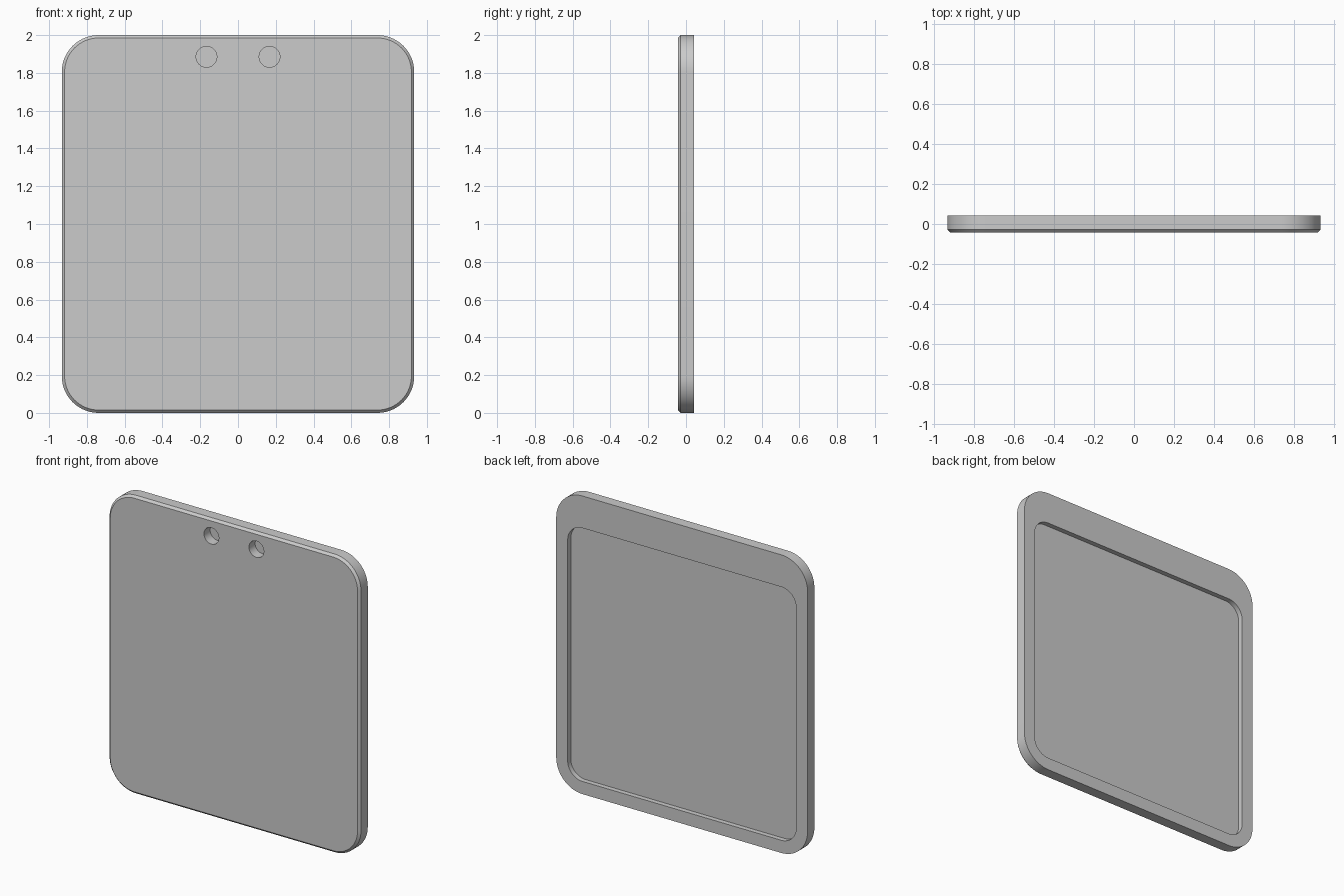
import bpy
import bmesh
from math import pi, sin, cos, radians

if "Cube" in bpy.data.objects:
    bpy.data.objects.remove(bpy.data.objects["Cube"], do_unlink=True)

# Overall sizes
HALF_W, HEIGHT, HALF_T = 0.933, 2.0, 0.0435
CORNER, CHAMFER = 0.195, 0.015
RIM, RECESS_TOP, RECESS_DEPTH = 0.085, 1.785, 0.033
HOLE_X, HOLE_Z, HOLE_R, HOLE_DEPTH = 0.167, 1.885, 0.055, 0.065

grey = bpy.data.materials.new("plain grey")
grey.use_nodes = True
colour = (0.6, 0.6, 0.6, 1)
grey.diffuse_color = colour
grey.node_tree.nodes["Principled BSDF"].inputs["Base Color"].default_value = colour


def rounded_ring(bm, half_w, low, high, radius, y, steps=16):
    """Ring of vertices around a rounded rectangle in the x-z plane."""
    ring = []
    centres = [(1, high - radius), (-1, high - radius), (-1, low + radius), (1, low + radius)]
    for quarter, (side, cz) in enumerate(centres):
        for i in range(steps + 1):
            a = (quarter + i / steps) * pi / 2
            x = side * (half_w - radius) + radius * cos(a)
            ring.append(bm.verts.new((x, y, cz + radius * sin(a))))
    return ring


def make_object(name, bm):
    bmesh.ops.recalc_face_normals(bm, faces=bm.faces)
    mesh = bpy.data.meshes.new(name)
    bm.to_mesh(mesh)
    bm.free()
    mesh.materials.append(grey)
    obj = bpy.data.objects.new(name, mesh)
    bpy.context.collection.objects.link(obj)
    return obj


# Plate: front face, chamfer, side wall, back rim, recess wall, recess floor
bm = bmesh.new()
c = CHAMFER
recess = (HALF_W - RIM, RIM, RECESS_TOP, CORNER - RIM)
outer = (HALF_W, 0, HEIGHT, CORNER)
rings = [
    rounded_ring(bm, HALF_W - c, c, HEIGHT - c, CORNER - c, -HALF_T),
    rounded_ring(bm, *outer, -HALF_T + c),
    rounded_ring(bm, *outer, HALF_T),
    rounded_ring(bm, *recess, HALF_T),
    rounded_ring(bm, *recess, HALF_T - RECESS_DEPTH),
]
for a, b in zip(rings, rings[1:]):
    for i in range(len(a)):
        j = (i + 1) % len(a)
        bm.faces.new((a[i], a[j], b[j], b[i]))
bm.faces.new(rings[0])
bm.faces.new(rings[-1])
plate = make_object("plate", bm)

# Two blind round holes in the front, near the top edge
bm = bmesh.new()
for side in (-1, 1):
    start, end = [
        [bm.verts.new((side * HOLE_X + HOLE_R * cos(k * pi / 24), y,
                       HOLE_Z + HOLE_R * sin(k * pi / 24))) for k in range(48)]
        for y in (-HALF_T - 0.05, -HALF_T + HOLE_DEPTH)]
    bm.faces.new(start)
    bm.faces.new(end)
    for k in range(48):
        n = (k + 1) % 48
        bm.faces.new((start[k], start[n], end[n], end[k]))
cutter = make_object("hole_cutter", bm)
cutter.hide_render = True

cut = plate.modifiers.new("holes", "BOOLEAN")
cut.operation = "DIFFERENCE"
cut.solver = "EXACT"
cut.object = cutter

bpy.ops.object.select_all(action="DESELECT")
plate.select_set(True)
bpy.context.view_layer.objects.active = plate
bpy.ops.object.modifier_apply(modifier=cut.name)
bpy.data.objects.remove(cutter, do_unlink=True)
bpy.ops.object.shade_smooth_by_angle(angle=radians(30))
